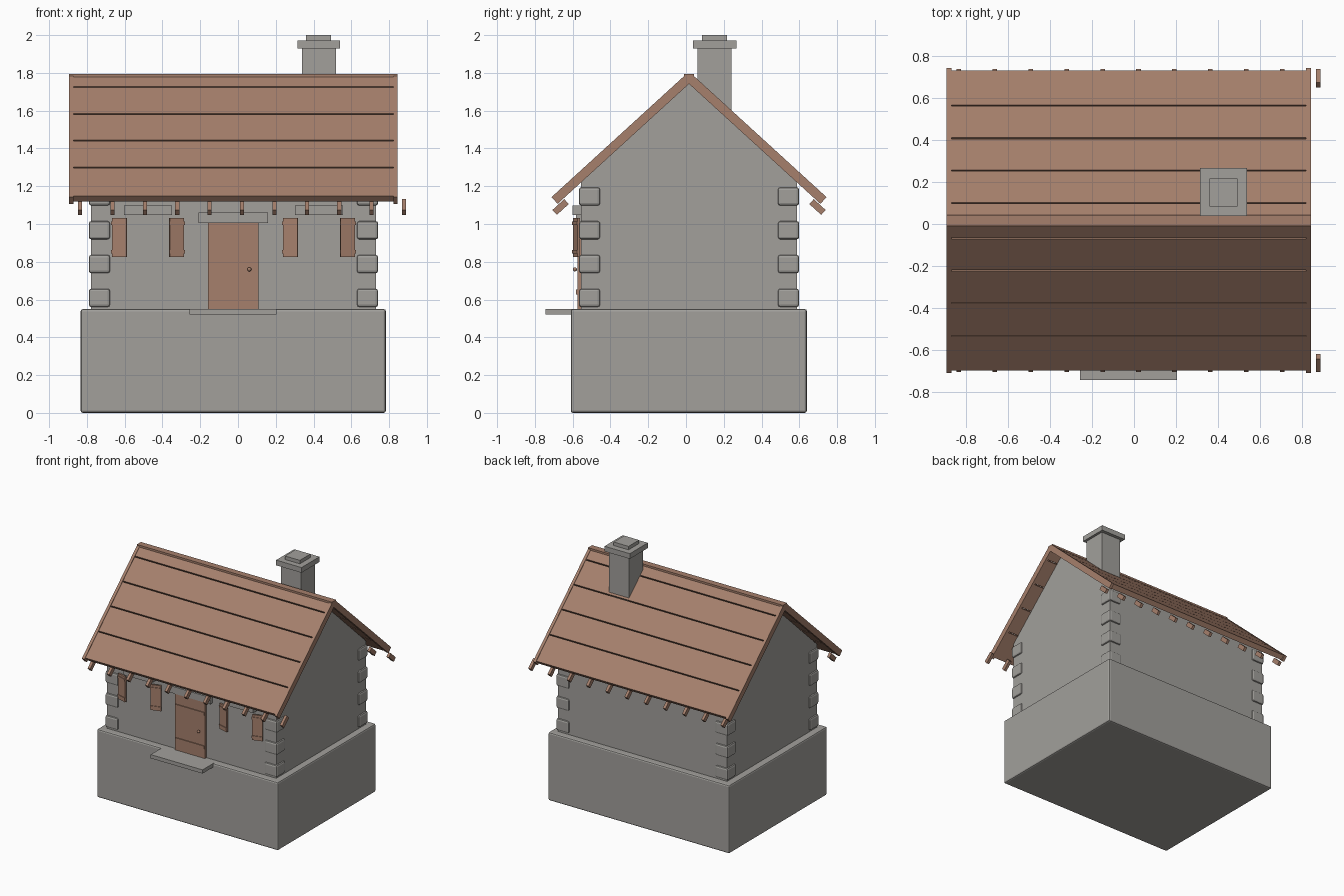
import bpy, bmesh, math
from mathutils import Matrix, Vector

if "Cube" in bpy.data.objects:
    bpy.data.objects.remove(bpy.data.objects["Cube"])


def material(name, col):
    m = bpy.data.materials.new(name)
    m.diffuse_color = (*col, 1)
    m.use_nodes = True
    m.node_tree.nodes["Principled BSDF"].inputs["Base Color"].default_value = m.diffuse_color
    return m


STONE = material("grey stone", (0.36, 0.35, 0.33))
WOOD = material("brown wood", (0.38, 0.215, 0.15))
CX, CY = -0.025, 0.016           # centre of the house
A = math.radians(42.4)           # roof pitch


def finish(name, bm, mat, bevel=0):
    bmesh.ops.recalc_face_normals(bm, faces=bm.faces)
    me = bpy.data.meshes.new(name)
    bm.to_mesh(me)
    bm.free()
    me.materials.append(mat)
    ob = bpy.data.objects.new(name, me)
    bpy.context.collection.objects.link(ob)
    if bevel:
        b = ob.modifiers.new("bevel", 'BEVEL')
        b.width, b.segments = bevel, 2
    return ob


def box(name, x, y, z, mat, bevel=0):
    """Box from (min, max) ranges."""
    bm = bmesh.new()
    c = Vector([sum(r) / 2 for r in (x, y, z)])
    s = [r[1] - r[0] for r in (x, y, z)]
    bmesh.ops.create_cube(bm, size=1, matrix=Matrix.Translation(c) @ Matrix.Diagonal((*s, 1)))
    return finish(name, bm, mat, bevel)


def turned_box(name, centre, size, axis, angle, mat, bevel=0):
    bm = bmesh.new()
    bmesh.ops.create_cube(bm, size=1, matrix=Matrix.Translation(centre)
                          @ Matrix.Rotation(angle, 4, axis) @ Matrix.Diagonal((*size, 1)))
    return finish(name, bm, mat, bevel)


# foundation block
box("foundation", (-0.833, 0.783), (-0.61, 0.64), (0, 0.55), STONE, 0.012)

# house walls with gables
bm = bmesh.new()
profile = [(-0.555, 0.54), (0.587, 0.54), (0.587, 1.222), (CY, 1.75), (-0.555, 1.222)]
f = bm.faces.new([bm.verts.new((-0.778, y, z)) for y, z in profile])
r = bmesh.ops.extrude_face_region(bm, geom=[f])
bmesh.ops.translate(bm, vec=(1.508, 0, 0),
                    verts=[v for v in r["geom"] if isinstance(v, bmesh.types.BMVert)])
finish("walls", bm, STONE)

# corner stones
for i in range(4):
    z = 0.56 + 0.179 * i
    for x in ((-0.79, -0.677), (0.629, 0.742)):
        for y in ((-0.567, -0.454), (0.486, 0.599)):
            box("corner_stone", x, y, (z, z + 0.098), STONE, 0.014)


# roof: distances run down the slope from the ridge
def slope_box(name, side, y0, y1, t0, t1, x):
    """Board on the slope between horizontal distances y0..y1 and depths t0..t1."""
    mid, t = (y0 + y1) / 2, (t0 + t1) / 2
    y = mid - t * math.sin(A)
    z = 1.807 - math.tan(A) * mid - t * math.cos(A)
    turned_box(name, ((x[0] + x[1]) / 2, CY + side * y, z),
               (x[1] - x[0], (y1 - y0) / math.cos(A), t1 - t0), 'X', -side * A, WOOD)


joints = [0.026, 0.087, 0.242, 0.396, 0.553, 0.722]
for side in (-1, 1):
    for a, b in zip(joints, joints[1:]):
        slope_box("roof_plank", side, a + 0.003, b - 0.003, 0.004, 0.044, (-0.872, 0.822))
    for x in ((-0.895, -0.872), (0.822, 0.845)):
        slope_box("barge_board", side, 0.026, 0.728, 0, 0.048, x)
    for i in range(11):
        turned_box("rafter_tail", (-0.836 + 0.1715 * i, CY + side * 0.68, 1.09),
                   (0.022, 0.085, 0.035), 'X', -side * A, WOOD)
box("ridge_board", (-0.895, 0.845), (-0.01, 0.042), (1.745, 1.793), WOOD)

# chimney
box("chimney_stack", (0.34, 0.52), (0.06, 0.24), (1.5, 1.94), STONE)
box("chimney_cap", (0.314, 0.54), (0.038, 0.267), (1.93, 1.972), STONE)
box("chimney_top", (0.36, 0.493), (0.084, 0.218), (1.97, 2.0), STONE)

# door, battens, knob, lintel and step
box("door", (-0.16, 0.108), (-0.575, -0.54), (0.55, 1.01), WOOD)
for z in (0.64, 0.91):
    box("door_batten", (-0.155, 0.103), (-0.582, -0.57), (z - 0.012, z + 0.012), WOOD)
bm = bmesh.new()
bmesh.ops.create_uvsphere(bm, u_segments=12, v_segments=8, radius=0.011,
                          matrix=Matrix.Translation((0.06, -0.588, 0.76)))
for f in bm.faces:
    f.smooth = True
finish("door_knob", bm, WOOD)
box("door_lintel", (-0.21, 0.16), (-0.583, -0.54), (1.005, 1.06), STONE)
box("doorstep", (-0.257, 0.205), (-0.745, -0.59), (0.52, 0.55), STONE)

# window lintels and pairs of angled shutters
for cx in (-0.476, 0.429):
    box("window_lintel", (cx - 0.127, cx + 0.127), (-0.602, -0.54), (1.047, 1.097), STONE)
    for s in (-1, 1):
        turn = s * math.radians(17)
        c = Vector((cx + s * 0.151, -0.579, 0.928))
        turned_box("shutter", c, (0.08, 0.014, 0.205), 'Z', turn, WOOD)
        out = Vector((math.sin(turn), -math.cos(turn), 0)) * 0.008
        for dz in (-0.075, 0.075):
            turned_box("shutter_batten", c + out + Vector((0, 0, dz)),
                       (0.086, 0.008, 0.018), 'Z', turn, WOOD)
